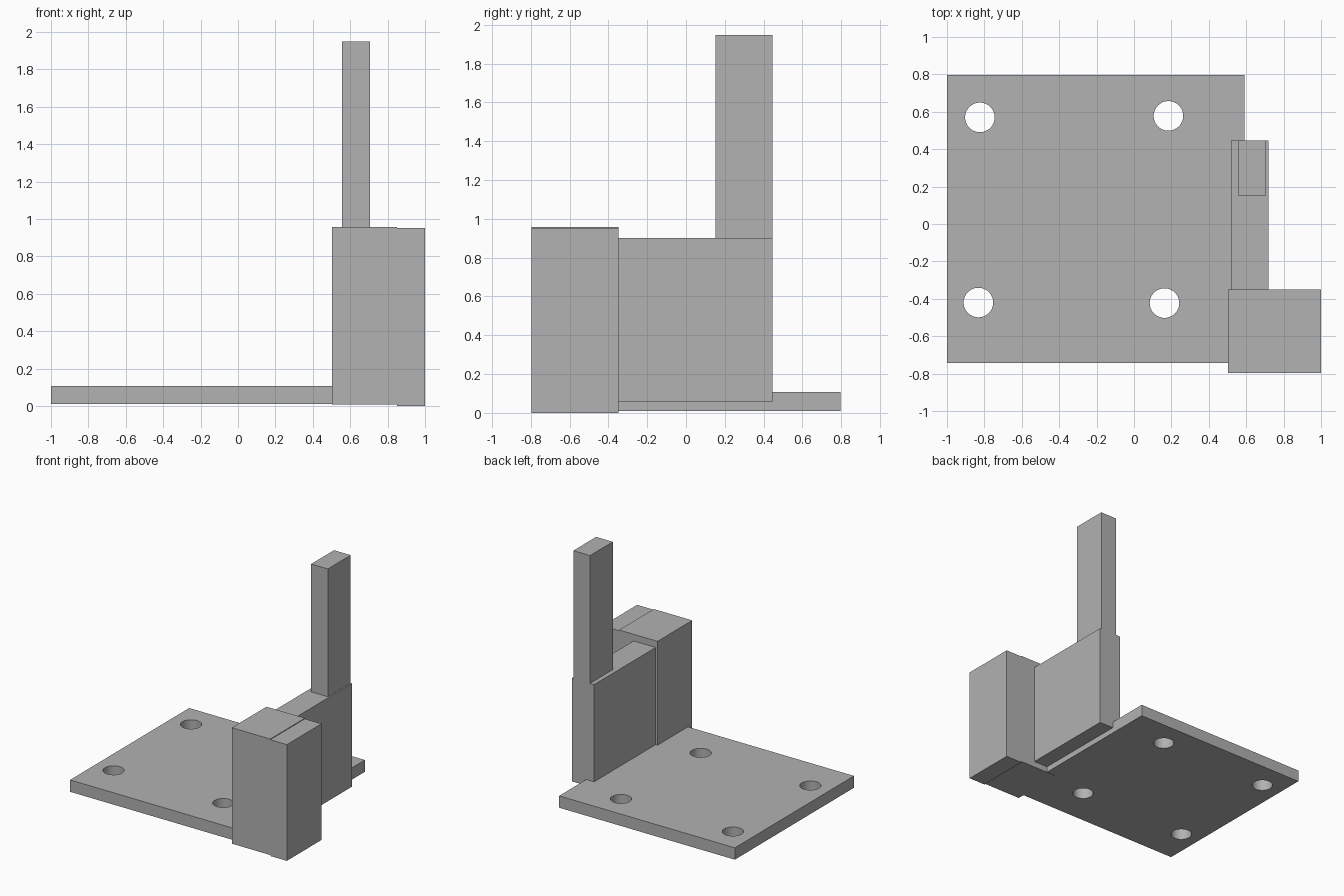
import bpy
import bmesh
from math import radians
from mathutils import Matrix, Vector

default_cube = bpy.data.objects.get("Cube")
if default_cube:
    bpy.data.objects.remove(default_cube, do_unlink=True)

grey = bpy.data.materials.new("plain_grey")
grey.use_nodes = True
grey.diffuse_color = (0.445, 0.445, 0.445, 1)
grey.node_tree.nodes["Principled BSDF"].inputs["Base Color"].default_value = grey.diffuse_color


def add_object(name, bm):
    mesh = bpy.data.meshes.new(name)
    bm.to_mesh(mesh)
    bm.free()
    mesh.materials.append(grey)
    obj = bpy.data.objects.new(name, mesh)
    bpy.context.collection.objects.link(obj)
    return obj


def box(name, low, high):
    """Box spanning two opposite corners."""
    low, high = Vector(low), Vector(high)
    bm = bmesh.new()
    matrix = Matrix.Translation((low + high) / 2) @ Matrix.Diagonal((*(high - low), 1))
    bmesh.ops.create_cube(bm, size=1, matrix=matrix)
    return add_object(name, bm)


# Flat base plate
plate = box("base_plate", (-1, -0.743, 0.01), (0.59, 0.797, 0.107))

# Four round mounting holes, slightly unevenly placed
bm = bmesh.new()
for x, y in [(-0.824, 0.57), (0.184, 0.578), (-0.832, -0.42), (0.163, -0.423)]:
    bmesh.ops.create_cone(bm, cap_ends=True, segments=48, radius1=0.079, radius2=0.079,
                          depth=0.5, matrix=Matrix.Translation((x, y, 0.05)))
cutter = add_object("hole_cutter", bm)
cutter.hide_render = True

holes = plate.modifiers.new("holes", "BOOLEAN")
holes.operation = "DIFFERENCE"
holes.solver = "EXACT"
holes.object = cutter
bpy.ops.object.select_all(action="DESELECT")
plate.select_set(True)
bpy.context.view_layer.objects.active = plate
bpy.ops.object.modifier_apply(modifier=holes.name)
bpy.data.objects.remove(cutter, do_unlink=True)
bpy.ops.object.shade_smooth_by_angle(angle=radians(30))

# Upright side wall, overlapping the plate edge, with a post on its rear end
box("side_wall", (0.519, -0.349, 0.057), (0.719, 0.447, 0.902))
box("tall_post", (0.556, 0.152, 0.902), (0.707, 0.447, 1.948))

# Front block in two pieces with a tiny step between them
box("front_block_inner", (0.502, -0.797, 0.008), (0.85, -0.349, 0.957))
box("front_block_outer", (0.85, -0.797, 0), (1, -0.349, 0.951))
